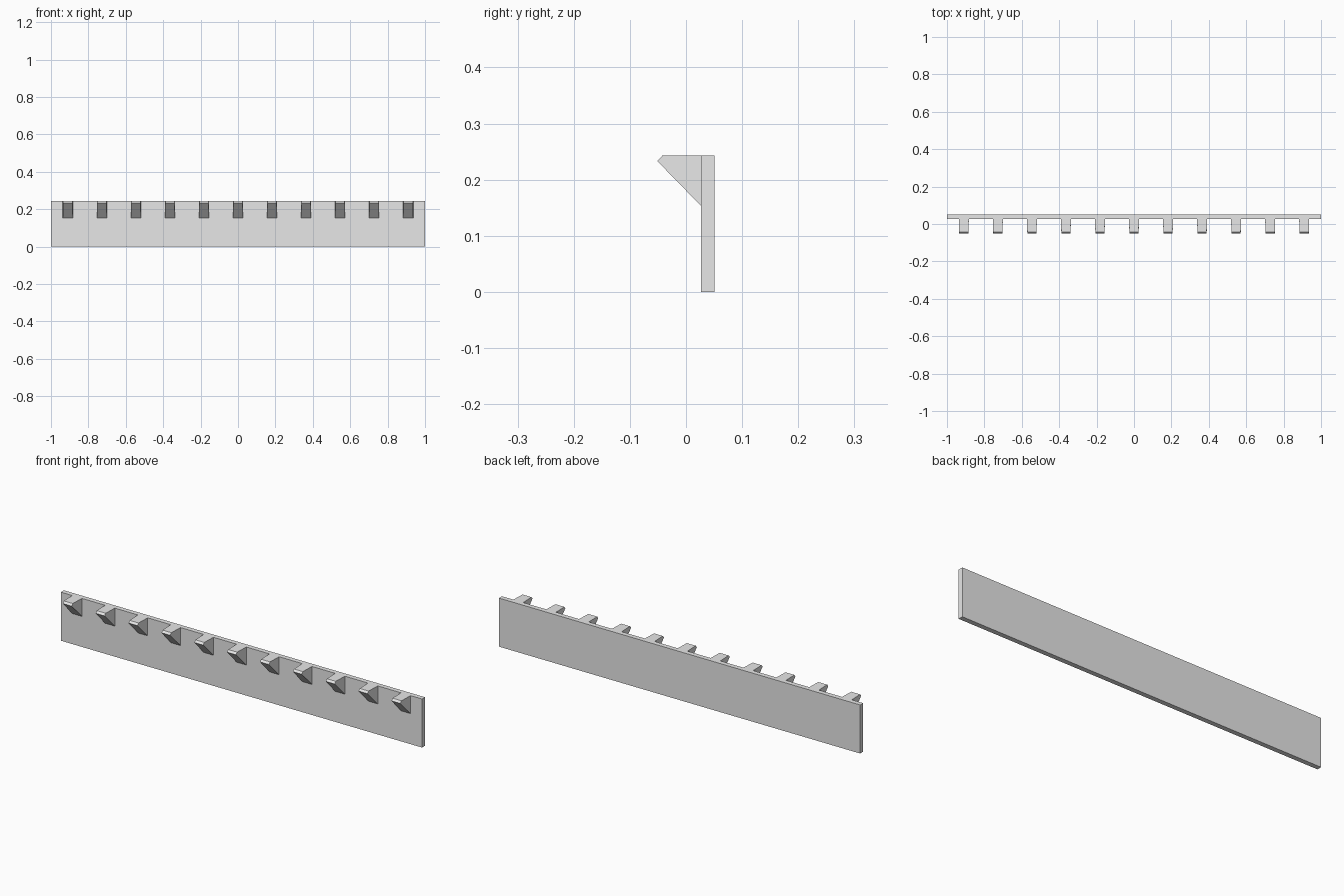
import bpy
import bmesh

cube = bpy.data.objects.get("Cube")
if cube:
    bpy.data.objects.remove(cube, do_unlink=True)

# Single plain grey
grey = bpy.data.materials.new("plain grey")
grey.use_nodes = True
colour = (0.8, 0.8, 0.8, 1)
grey.diffuse_color = colour
grey.node_tree.nodes["Principled BSDF"].inputs["Base Color"].default_value = colour

LENGTH, HEIGHT = 2.0, 0.243
FRONT, BACK, TIP = 0.027, 0.051, -0.051
PEGS, SPACING = 11, 0.182


def extrude_profile(name, profile, x=0):
    """Prism along x from (y, z, half width) points."""
    bm = bmesh.new()
    left = [bm.verts.new((w, y, z)) for y, z, w in profile]
    right = [bm.verts.new((-w, y, z)) for y, z, w in profile]
    bm.faces.new(left)
    bm.faces.new(right[::-1])
    for i in range(len(profile)):
        j = (i + 1) % len(profile)
        bm.faces.new((left[j], left[i], right[i], right[j]))
    bmesh.ops.recalc_face_normals(bm, faces=bm.faces)
    mesh = bpy.data.meshes.new(name)
    bm.to_mesh(mesh)
    bm.free()
    mesh.materials.append(grey)
    obj = bpy.data.objects.new(name, mesh)
    obj.location.x = x
    bpy.context.collection.objects.link(obj)


# Back board
half = LENGTH / 2
extrude_profile("back_board", [(FRONT, 0, half), (BACK, 0, half),
                               (BACK, HEIGHT, half), (FRONT, HEIGHT, half)])

# Row of wedge pegs, slightly narrower at the chamfered tip
ROOT_HALF, TIP_HALF = 0.027, 0.0245
peg = [(FRONT, 0.153, ROOT_HALF), (FRONT, HEIGHT, ROOT_HALF),
       (TIP + 0.009, HEIGHT, TIP_HALF), (TIP, 0.233, TIP_HALF)]
for i in range(PEGS):
    extrude_profile(f"peg_{i + 1}", peg, (i - (PEGS - 1) / 2) * SPACING)
